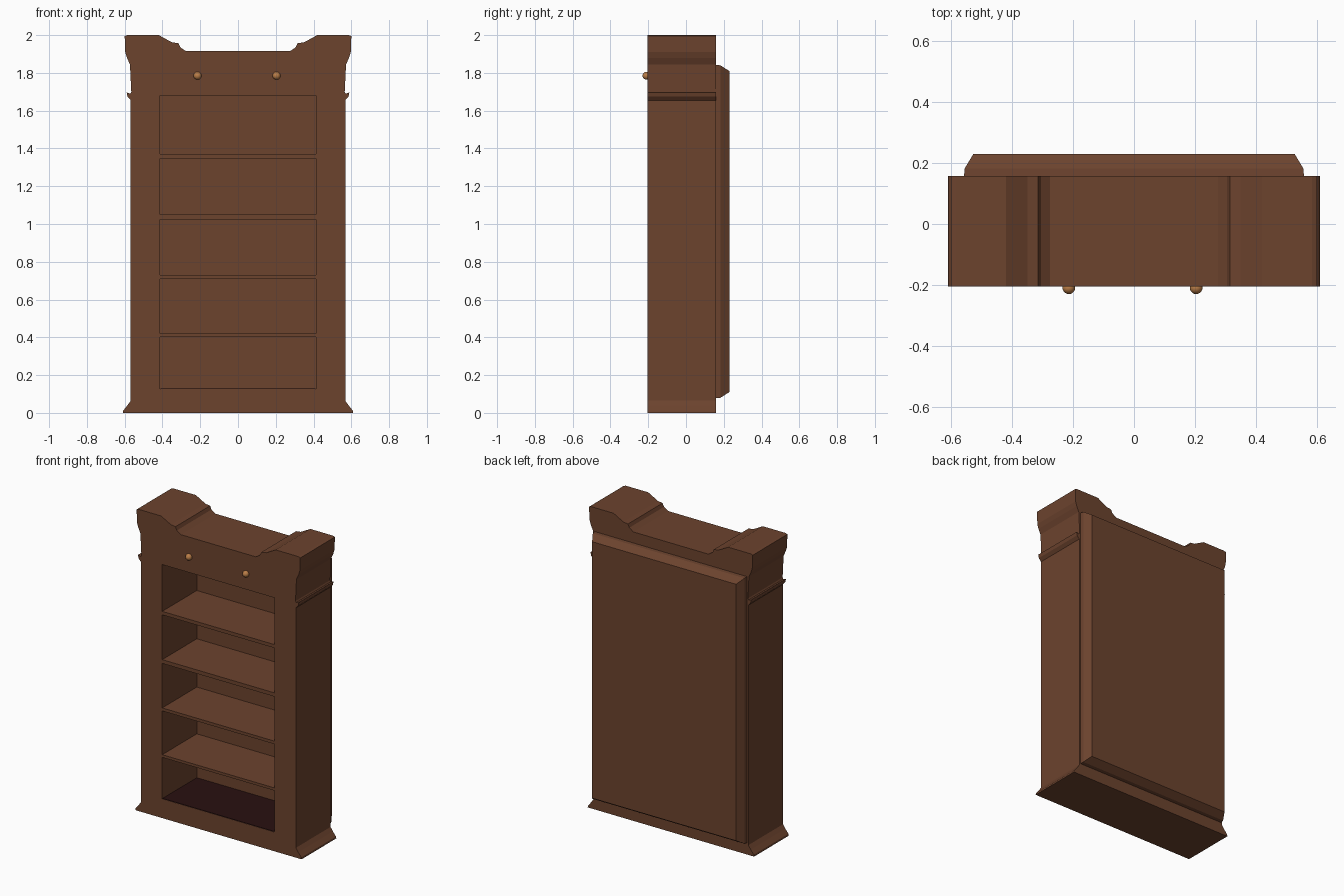
import bpy, bmesh

if "Cube" in bpy.data.objects:
    bpy.data.objects.remove(bpy.data.objects["Cube"])


def material(name, rgb):
    m = bpy.data.materials.new(name)
    m.diffuse_color = (*rgb, 1)
    m.use_nodes = True
    m.node_tree.nodes["Principled BSDF"].inputs["Base Color"].default_value = m.diffuse_color
    return m


wood = material("brown_wood", (0.150, 0.056, 0.027))
brass = material("brass", (0.50, 0.21, 0.065))
dark = material("dark_wood", (0.022, 0.005, 0.005))


def make_object(name, bm, mat):
    bmesh.ops.recalc_face_normals(bm, faces=bm.faces)
    me = bpy.data.meshes.new(name)
    bm.to_mesh(me)
    bm.free()
    ob = bpy.data.objects.new(name, me)
    bpy.context.collection.objects.link(ob)
    me.materials.append(mat)
    return ob


def add_box(bm, x0, x1, y0, y1, z0, z1):
    geo = bmesh.ops.create_cube(bm, size=1)["verts"]
    for v in geo:
        v.co = (x0 if v.co.x < 0 else x1, y0 if v.co.y < 0 else y1,
                z0 if v.co.z < 0 else z1)


FRONT, BACK = -0.205, 0.158

# Bookcase body: half silhouette, mirrored and extruded in depth
half = [(0.61, 0.0), (0.608, 0.012), (0.585, 0.04), (0.568, 0.065),
        (0.568, 1.655), (0.585, 1.675), (0.59, 1.697), (0.57, 1.69),
        (0.565, 1.70), (0.572, 1.845), (0.588, 1.88), (0.597, 1.91),
        (0.60, 1.995), (0.585, 2.0), (0.42, 2.0), (0.35, 1.962),
        (0.315, 1.957), (0.305, 1.935), (0.275, 1.915)]
outline = half + [(-x, z) for x, z in reversed(half)]
bm = bmesh.new()
face = bm.faces.new([bm.verts.new((x, FRONT, z)) for x, z in outline])
ext = bmesh.ops.extrude_face_region(bm, geom=[face])["geom"]
bmesh.ops.translate(bm, vec=(0, BACK - FRONT, 0),
                    verts=[g for g in ext if isinstance(g, bmesh.types.BMVert)])
body = make_object("bookcase_body", bm, wood)

# Five compartments cut right through; the strips left between are shelves
compartments = [(0.127, 0.402), (0.42, 0.71), (0.73, 1.025),
                (1.05, 1.347), (1.37, 1.68)]
bm = bmesh.new()
for z0, z1 in compartments:
    add_box(bm, -0.412, 0.412, FRONT - 0.1, BACK + 0.1, z0, z1)
cutter = make_object("compartment_cutter", bm, wood)
cutter.hide_render = True
cut = body.modifiers.new("compartments", "BOOLEAN")
cut.object = cutter
cut.solver = "EXACT"
bpy.context.view_layer.objects.active = body
bpy.ops.object.modifier_apply(modifier=cut.name)
bpy.data.objects.remove(cutter)

# Raised back panel with chamfered rear edges
bm = bmesh.new()
add_box(bm, -0.558, 0.558, BACK - 0.001, 0.229, 0.078, 1.842)
for v in bm.verts:
    if v.co.y > 0.2:
        v.co.x *= 0.528 / 0.558
        v.co.z += 0.032 if v.co.z < 1 else -0.032
rear = [f for f in bm.faces if f.calc_center_median().y > 0.22]
sides = [f for f in bm.faces if 0.17 < f.calc_center_median().y < 0.22]
# straight lip between the body and the chamfer
lip = [e for f in sides for e in f.edges
       if abs(e.verts[0].co.y - e.verts[1].co.y) > 0.02]
cutv = bmesh.ops.subdivide_edges(bm, edges=list(set(lip)), cuts=1)
for v in bm.verts:
    if BACK < v.co.y < 0.22:
        v.co.y = 0.182
        v.co.x = 0.556 if v.co.x > 0 else -0.556
        v.co.z = 0.08 if v.co.z < 1 else 1.84
make_object("back_panel", bm, wood)

# Dark floor of the lowest compartment
bm = bmesh.new()
add_box(bm, -0.411, 0.411, FRONT + 0.002, BACK - 0.002, 0.124, 0.130)
make_object("bottom_floor", bm, dark)

# Two round knobs
for side, x in (("left", -0.214), ("right", 0.204)):
    bm = bmesh.new()
    bmesh.ops.create_uvsphere(bm, u_segments=20, v_segments=12, radius=0.021)
    for f in bm.faces:
        f.smooth = True
    knob = make_object(side + "_knob", bm, brass)
    knob.location = (x, -0.209, 1.785)
